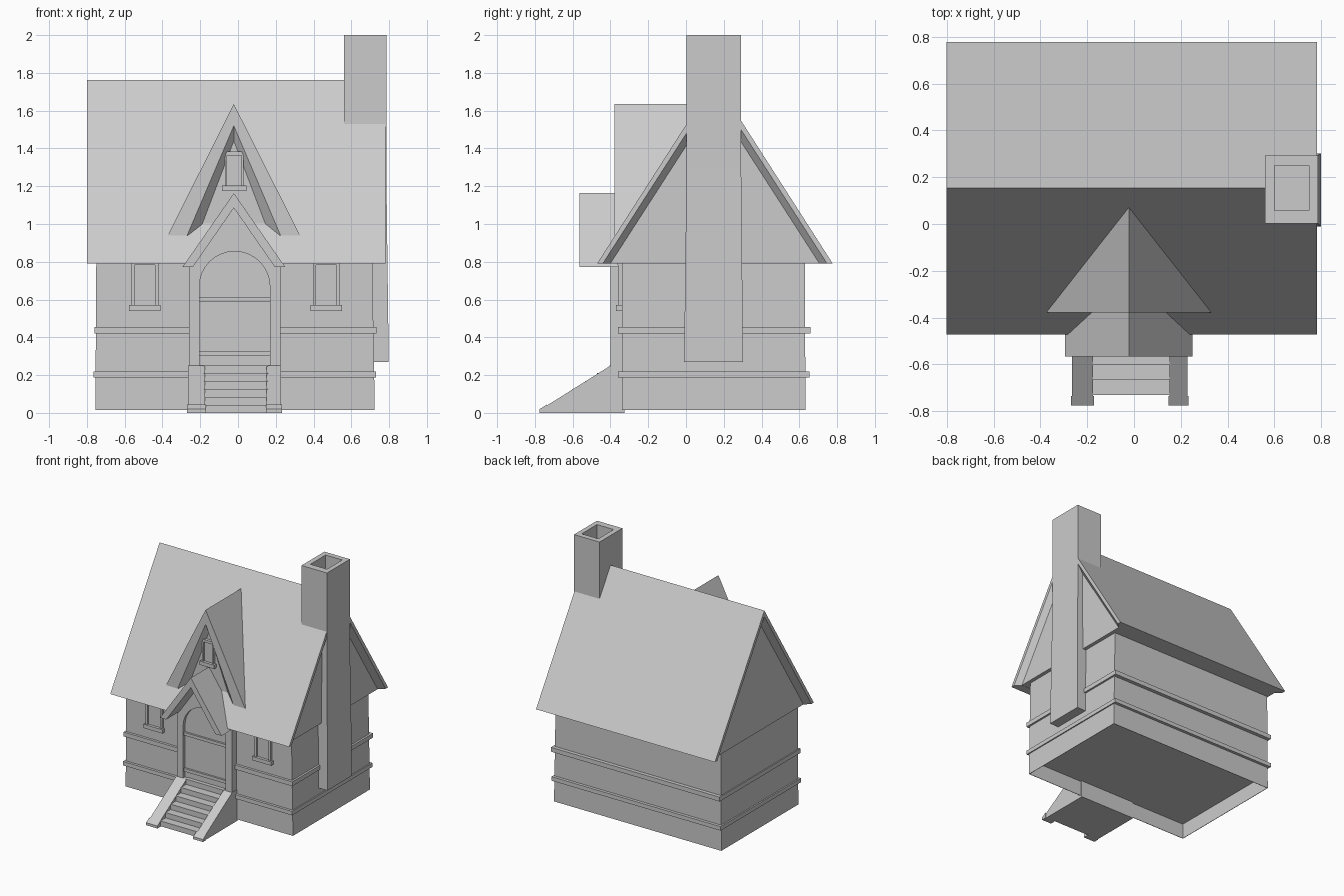
import bpy, bmesh, math

if "Cube" in bpy.data.objects:
    bpy.data.objects.remove(bpy.data.objects["Cube"])


def make(name, verts, faces):
    me = bpy.data.meshes.new(name)
    me.from_pydata(verts, [], faces)
    bm = bmesh.new()
    bm.from_mesh(me)
    bmesh.ops.recalc_face_normals(bm, faces=bm.faces)
    bm.to_mesh(me)
    bm.free()
    ob = bpy.data.objects.new(name, me)
    bpy.context.collection.objects.link(ob)
    return ob


def loft(name, axis, stations, caps=None):
    """Bridge (position, [(u, v), ...]) outlines along an axis."""
    n = len(stations[0][1])
    place = {'x': lambda p, u, v: (p, u, v), 'y': lambda p, u, v: (u, p, v), 'z': lambda p, u, v: (u, v, p)}[axis]
    verts = [place(p, u, v) for p, ring in stations for u, v in ring]
    faces = []
    for s in range(len(stations) - 1):
        for i in range(n):
            j = (i + 1) % n
            faces.append((s * n + i, s * n + j, (s + 1) * n + j, (s + 1) * n + i))
    last = (len(stations) - 1) * n
    for cap in caps or [tuple(range(n))]:
        faces += [cap, tuple(last + i for i in cap)]
    return make(name, verts, faces)


def rect(a0, a1, b0, b1):
    return [(a0, b0), (a1, b0), (a1, b1), (a0, b1)]


def box(name, x0, x1, y0, y1, z0, z1):
    return loft(name, 'z', [(z, rect(x0, x1, y0, y1)) for z in (z0, z1)])


def gable_roof(name, axis, centre, half, apex, eave, stations):
    """Chevron roof; each station is (position, inner half width, inner apex)."""
    rings = [(p, [(centre - half, eave), (centre, apex), (centre + half, eave),
                  (centre + ih, eave), (centre, ia), (centre - ih, eave)])
             for p, ih, ia in stations]
    return loft(name, axis, rings, caps=[(0, 1, 4, 5), (1, 2, 3, 4)])


# House walls with a flared foot and hollow underside
walls = loft("house_walls", 'z', [(.014, rect(-.755, .724, -.34, .632)), (.85, rect(-.75, .71, -.34, .63))])
bm = bmesh.new()
bm.from_mesh(walls.data)
bm.normal_update()
bottom = min(bm.faces, key=lambda f: f.calc_center_median().z)
bmesh.ops.inset_region(bm, faces=[bottom], thickness=.005)
ring = bmesh.ops.extrude_discrete_faces(bm, faces=[bottom])["faces"][0]
bmesh.ops.translate(bm, vec=(0, 0, .12), verts=ring.verts)
bm.to_mesh(walls.data)
bm.free()

# Trim bands around the walls
box("lower_band", -.765, .73, -.36, .655, .187, .219)
box("upper_band", -.76, .732, -.36, .66, .42, .455)

# Main roof with recessed gable panels, then dormer and porch roofs
main_roof = gable_roof("main_roof", 'x', .153, .624, 1.763, .79,
                       [(-.8, .594, 1.715), (-.758, .554, 1.65), (.74, .554, 1.65), (.782, .594, 1.715)])
panel = [(-.42, .791), (.726, .791), (.153, 1.68)]
gables = loft("gable_panels", 'x', [(-.758, panel), (.74, panel)])
gable_roof("dormer_roof", 'y', -.022, .35, 1.635, .94,
           [(-.378, .247, 1.52), (-.335, .19, 1.44), (.07, .19, 1.44)])
gable_roof("porch_roof", 'y', -.022, .272, 1.163, .772, [(-.565, .217, 1.085), (-.2, .217, 1.085)])
tri = [(-.242, .94), (.198, .94), (-.022, 1.46)]
loft("dormer_wall", 'y', [(-.335, tri), (-.2, tri)])

# Opening in the main roof beneath the porch roof
hole = [(-.267, .7), (.223, .7), (.223, .772), (-.022, 1.125), (-.267, .772)]
cutter = loft("porch_cutter", 'y', [(-.6, hole), (-.36, hole)])
cutter.hide_render = True
cutter.hide_set(True)
for ob in (main_roof, gables):
    cut = ob.modifiers.new("porch_opening", 'BOOLEAN')
    cut.operation = 'DIFFERENCE'
    cut.solver = 'EXACT'
    cut.object = cutter

# Porch front with an arched doorway
cx, r, spring = -.018, .187, .668
arch = [(cx + r * math.cos(a), spring + r * math.sin(a))
        for a in (math.pi * k / 16 for k in range(17))]
outline = [(cx + r, 0)] + arch + [(cx - r, 0), (-.26, 0), (-.26, .78),
                                  (-.022, 1.12), (.225, .78), (.225, 0)]
loft("porch_front", 'y', [(-.4, outline), (-.325, outline)])
door = [(cx + r, .2)] + arch + [(cx - r, .2)]
loft("door", 'y', [(-.375, door), (-.335, door)])
box("porch_floor", cx - r, cx + r, -.4, -.325, 0, .25)
for i, z in enumerate((.3, .588)):
    box("door_bar_%d" % i, cx - r, cx + r, -.39, -.36, z, z + .025)


# Windows: jambs, head, sill and a recessed pane
def window(name, x, hw, y, z0, z1, sill):
    f = hw * .25
    for s in (-1, 1):
        a, b = sorted((x + s * hw, x + s * (hw - f)))
        box(name + "_jamb", a, b, y - .02, y + .02, z0, z1)
    box(name + "_head", x - hw, x + hw, y - .022, y + .02, z1 - f, z1 + f * .6)
    box(name + "_sill", x - sill, x + sill, y - .03, y + .02, z0 - .025, z0 + .005)
    box(name + "_pane", x - hw + f, x + hw - f, y - .008, y + .02, z0, z1)


window("left_window", -.493, .072, -.34, .565, .8, .083)
window("right_window", .468, .072, -.34, .565, .8, .083)
window("dormer_window", -.02, .05, -.335, 1.2, 1.375, .064)

# Front stairs with sloping side walls
for i in range(6):
    box("step_%d" % i, -.18, .158, -.73 + i * .065, -.36, 0 if i == 0 else i * .042 - .004, (i + 1) * .042)
side = [(-.77, 0), (-.33, 0), (-.33, .25), (-.4, .25), (-.77, .018)]
foot = [(-.775, 0), (-.735, 0), (-.735, .045), (-.775, .02)]
for name, x0, x1 in (("left", -.265, -.175), ("right", .152, .228)):
    loft(name + "_stair_wall", 'x', [(x0, side), (x1, side)])
    loft(name + "_stair_foot", 'x', [(x0 - .005, foot), (x1 + .005, foot)])

# Chimney: flared breast on the wall, rising to a hollow stack
stack = rect(.56, .785, .003, .292)
flue = rect(.6, .747, .057, .25)
loft("chimney", 'z', [(.27, rect(.69, .798, -.01, .302)), (1.3, rect(.69, .785, .003, .292)),
                      (1.3, stack), (2, stack), (2, flue), (1.82, flue)])
